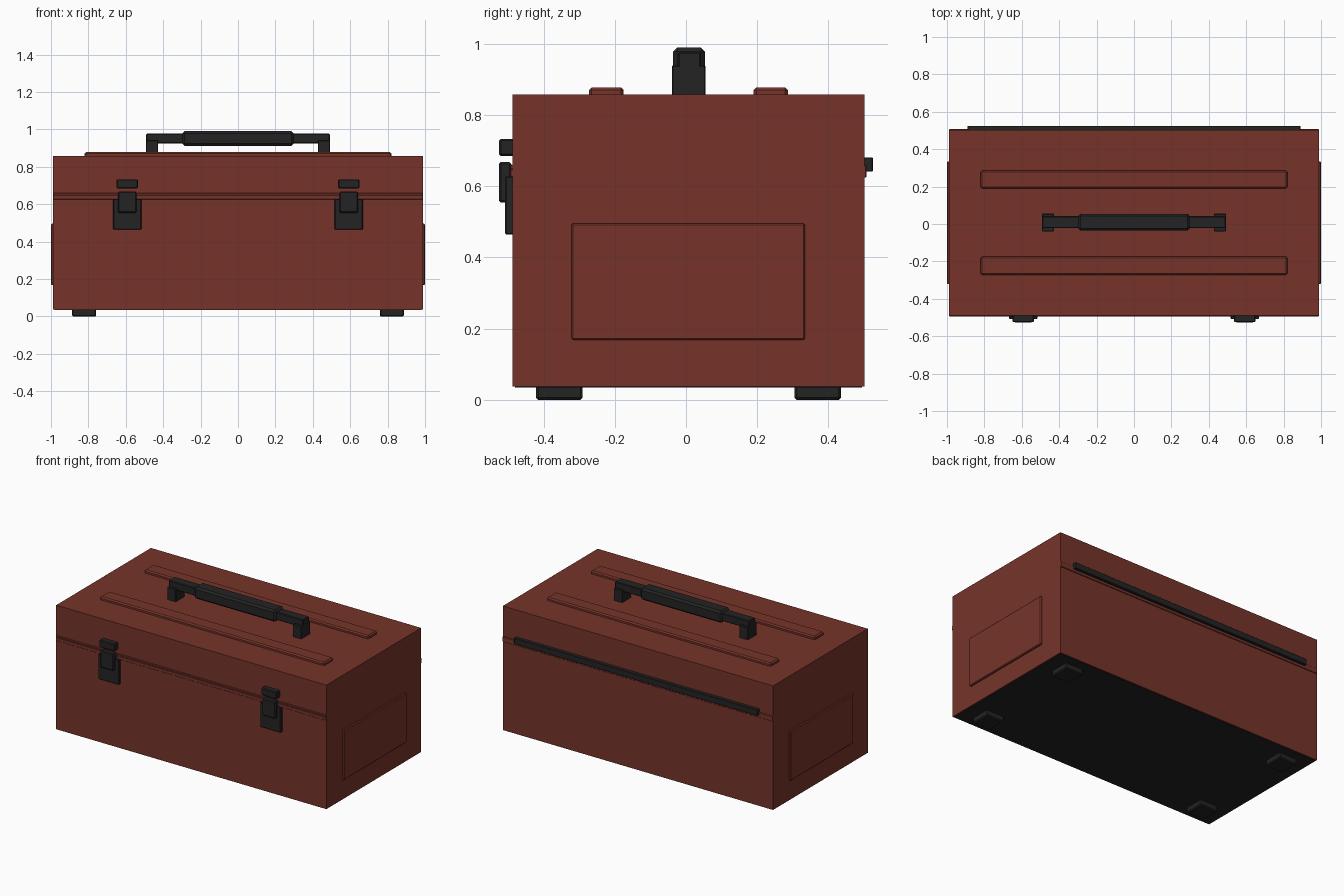
import bpy, bmesh
from mathutils import Vector

if "Cube" in bpy.data.objects:
    bpy.data.objects.remove(bpy.data.objects["Cube"])


def material(name, rgb):
    m = bpy.data.materials.new(name)
    m.diffuse_color = (*rgb, 1)
    m.use_nodes = True
    m.node_tree.nodes["Principled BSDF"].inputs["Base Color"].default_value = m.diffuse_color
    return m


RED = material("worn_red_paint", (0.18, 0.034, 0.023))
BLACK = material("black_metal", (0.017, 0.017, 0.017))


def box(name, x, y, z, mat, chamfer=0.0):
    """Box from (min, max) ranges, with an optional flat chamfer."""
    bm = bmesh.new()
    bmesh.ops.create_cube(bm, size=1)
    lo, hi = (Vector(p) for p in zip(x, y, z))
    for v in bm.verts:
        v.co = [(a + b) / 2 + c * (b - a) for a, b, c in zip(lo, hi, v.co)]
    if chamfer:
        bmesh.ops.bevel(bm, geom=bm.edges[:], offset=chamfer, segments=1,
                        affect='EDGES', profile=0.5)
    me = bpy.data.meshes.new(name)
    bm.to_mesh(me)
    bm.free()
    me.materials.append(mat)
    ob = bpy.data.objects.new(name, me)
    bpy.context.collection.objects.link(ob)
    return ob


def mirrored(name, x, *args):
    """A right-hand box and its copy on the left."""
    box(name + "_right", x, *args)
    box(name + "_left", (-x[1], -x[0]), *args)


# Case, dark underside and the seam lips
box("case", (-0.988, 0.988), (-0.488, 0.502), (0.038, 0.858), RED)
box("underside", (-0.98, 0.98), (-0.48, 0.494), (0.035, 0.06), BLACK)
box("front_lip_lower", (-0.988, 0.988), (-0.494, -0.47), (0.626, 0.648), RED, 0.002)
box("front_lip_upper", (-0.988, 0.988), (-0.494, -0.47), (0.648, 0.66), RED, 0.002)
box("back_lip", (-0.988, 0.988), (0.48, 0.507), (0.624, 0.658), RED, 0.002)

# Raised panels on the sides and ribs on the lid
mirrored("side_panel", (0.97, 1.0), (-0.322, 0.335), (0.168, 0.496), RED, 0.005)
for name, y in (("front", (-0.273, -0.175)), ("back", (0.19, 0.286))):
    box(name + "_lid_rib", (-0.82, 0.82), y, (0.84, 0.878), RED, 0.008)

# Feet
for name, y in (("front", (-0.421, -0.291)), ("back", (0.305, 0.435))):
    mirrored(name + "_foot", (0.758, 0.888), y, (0.0, 0.05), BLACK, 0.006)

# Hinge along the back
box("hinge", (-0.89, 0.89), (0.49, 0.525), (0.641, 0.681), BLACK, 0.002)

# Latches: base plate, lever and catch
mirrored("latch_plate", (0.517, 0.667), (-0.508, -0.48), (0.464, 0.628), BLACK, 0.003)
mirrored("latch_lever", (0.543, 0.641), (-0.526, -0.49), (0.554, 0.668), BLACK, 0.006)
mirrored("latch_catch", (0.535, 0.649), (-0.525, -0.48), (0.685, 0.733), BLACK, 0.005)

# Carrying handle: posts, bar and chamfered grip
mirrored("handle_post", (0.428, 0.491), (-0.04, 0.055), (0.85, 0.94), BLACK, 0.003)
box("handle_bar", (-0.491, 0.491), (-0.022, 0.042), (0.925, 0.977), BLACK, 0.004)
box("handle_grip", (-0.298, 0.298), (-0.036, 0.054), (0.912, 0.99), BLACK, 0.012)
